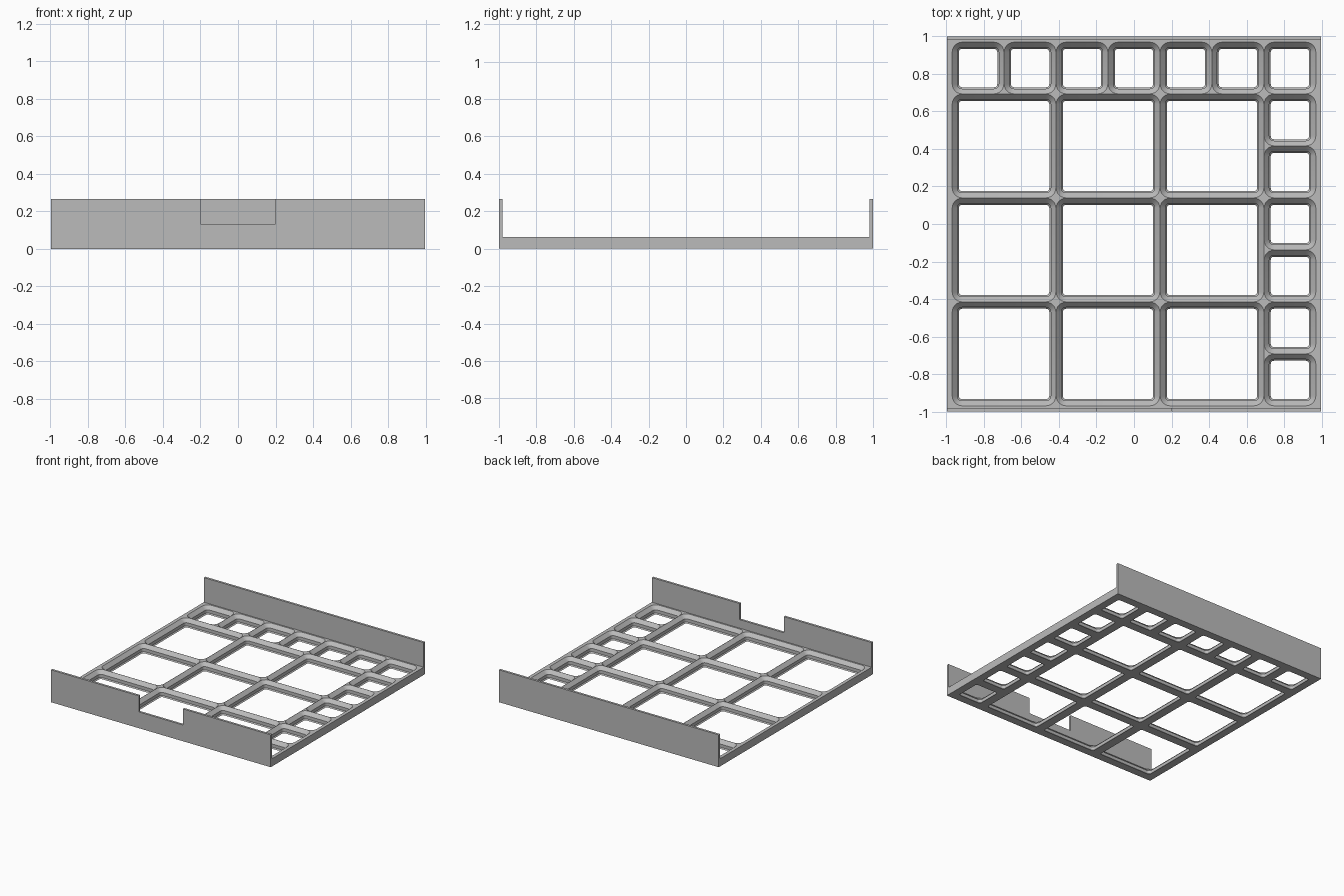
import bpy, bmesh
from math import cos, sin, pi

cube = bpy.data.objects.get("Cube")
if cube:
    bpy.data.objects.remove(cube, do_unlink=True)

WIDTH, DEPTH = 0.997, 1.0      # half sizes of the tray
PLATE_H, WALL_H, WALL_T = 0.063, 0.265, 0.019
NOTCH_W, NOTCH_Z = 0.2, 0.133
PITCH = 0.554
GRID = PITCH * 1.75            # half size of the cell grid
STEPS = 6                      # segments per rounded corner

grey = bpy.data.materials.new("plain_grey")
grey.use_nodes = True
colour = (0.5, 0.5, 0.5, 1)
grey.diffuse_color = colour
grey.node_tree.nodes["Principled BSDF"].inputs["Base Color"].default_value = colour


def finish(name, bm):
    mesh = bpy.data.meshes.new(name)
    bm.to_mesh(mesh)
    bm.free()
    mesh.materials.append(grey)
    obj = bpy.data.objects.new(name, mesh)
    bpy.context.collection.objects.link(obj)
    return obj


def loop(bm, cx, cy, hx, hy, r, z):
    """Counter-clockwise rectangle with rounded corners."""
    verts = []
    for k, (sx, sy) in enumerate([(1, 1), (-1, 1), (-1, -1), (1, -1)]):
        for i in range(STEPS + 1):
            a = (k + i / STEPS) * pi / 2
            verts.append(bm.verts.new((cx + sx * (hx - r) + r * cos(a),
                                       cy + sy * (hy - r) + r * sin(a), z)))
    return verts


def skin(bm, loops):
    for a, b in zip(loops, loops[1:]):
        for i in range(len(a)):
            j = (i + 1) % len(a)
            bm.faces.new((a[i], b[i], b[j], a[j]))


def add_cell(bm, x, y, size):
    """Stepped socket: lower chamfer, straight band, upper chamfer."""
    h = size / 2
    loops = [loop(bm, x, y, h, h, 0, 0)]
    for inset, z in [(0.036, 0), (0.028, 0.009), (0.028, 0.035), (0.001, PLATE_H)]:
        loops.append(loop(bm, x, y, h - inset, h - inset, 0.053 - inset, z))
    loops.append(loop(bm, x, y, h, h, 0, PLATE_H))
    skin(bm, loops)


# Socket grid: nine large cells, half cells along the back and the left side
bm = bmesh.new()
for col in range(3):
    for row in range(3):
        add_cell(bm, -GRID + PITCH * (col + 0.5), -GRID + PITCH * (row + 0.5), PITCH)
half = PITCH / 2
for i in range(7):
    along = -GRID + half * (i + 0.5)
    add_cell(bm, along, GRID - half / 2, half)
    if i < 6:
        add_cell(bm, GRID - half / 2, along, half)

# Flat rim around the grid
skin(bm, [loop(bm, 0, 0, GRID, GRID, 0, PLATE_H),
          loop(bm, 0, 0, WIDTH, DEPTH, 0, PLATE_H),
          loop(bm, 0, 0, WIDTH, DEPTH, 0, 0),
          loop(bm, 0, 0, GRID, GRID, 0, 0)])
bmesh.ops.remove_doubles(bm, verts=bm.verts, dist=0.0001)
plate = finish("grid_plate", bm)
bpy.ops.object.select_all(action='DESELECT')
plate.select_set(True)
bpy.context.view_layer.objects.active = plate
bpy.ops.object.shade_smooth_by_angle(angle=pi / 6)


# Upright walls, extruded from their front profile
def wall(name, profile, y):
    bm = bmesh.new()
    face = bm.faces.new([bm.verts.new((x, y, z)) for x, z in profile])
    out = bmesh.ops.extrude_face_region(bm, geom=[face])
    moved = [v for v in out["geom"] if isinstance(v, bmesh.types.BMVert)]
    bmesh.ops.translate(bm, verts=moved, vec=(0, WALL_T, 0))
    bmesh.ops.recalc_face_normals(bm, faces=bm.faces)
    finish(name, bm)


base = [(-WIDTH, PLATE_H), (WIDTH, PLATE_H), (WIDTH, WALL_H)]
notch = [(NOTCH_W, WALL_H), (NOTCH_W, NOTCH_Z), (-NOTCH_W, NOTCH_Z), (-NOTCH_W, WALL_H)]
wall("back_wall", base + [(-WIDTH, WALL_H)], DEPTH - WALL_T)
wall("front_wall", base + notch + [(-WIDTH, WALL_H)], -DEPTH)
